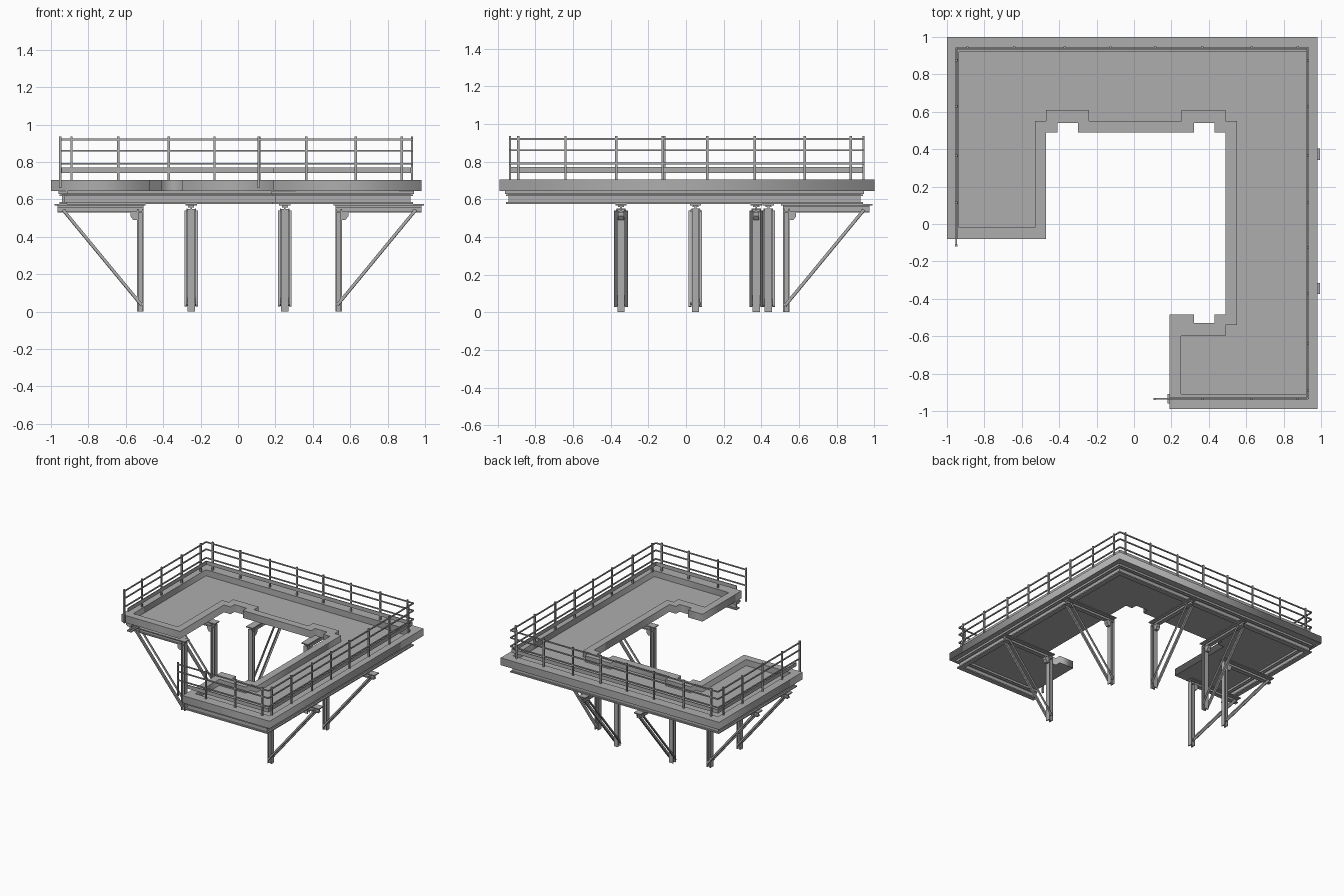
import bpy
import bmesh
import math
from mathutils import Vector, Matrix

cube = bpy.data.objects.get("Cube")
if cube:
    bpy.data.objects.remove(cube, do_unlink=True)

steel = bpy.data.materials.new("steel_grey")
steel.use_nodes = True
GREY = (0.42, 0.42, 0.42, 1)
steel.diffuse_color = GREY
steel.node_tree.nodes["Principled BSDF"].inputs["Base Color"].default_value = GREY


def box(bm, lo, hi):
    lo, hi = Vector(lo), Vector(hi)
    m = Matrix.Translation((lo + hi) / 2) @ Matrix.Diagonal((hi - lo).to_4d())
    bmesh.ops.create_cube(bm, size=1, matrix=m)


def bar(bm, a, b, wide, tall):
    """Box running from a to b."""
    a, b = Vector(a), Vector(b)
    d = b - a
    m = (Matrix.Translation((a + b) / 2) @ d.to_track_quat('X', 'Z').to_matrix().to_4x4()
         @ Matrix.Diagonal((d.length, wide, tall, 1)))
    bmesh.ops.create_cube(bm, size=1, matrix=m)


def finish(name, bm):
    bmesh.ops.recalc_face_normals(bm, faces=bm.faces)
    mesh = bpy.data.meshes.new(name)
    bm.to_mesh(mesh)
    bm.free()
    mesh.materials.append(steel)
    obj = bpy.data.objects.new(name, mesh)
    bpy.context.collection.objects.link(obj)
    return obj


def plate(name, loops, z0, z1):
    """Flat outline, with optional hole, extruded between two heights."""
    curve = bpy.data.curves.new(name, 'CURVE')
    curve.dimensions = '2D'
    curve.fill_mode = 'BOTH'
    curve.extrude = (z1 - z0) / 2
    for pts in loops:
        s = curve.splines.new('POLY')
        s.points.add(len(pts) - 1)
        for p, (x, y) in zip(s.points, pts):
            p.co = (x, y, 0, 1)
        s.use_cyclic_u = True
    temp = bpy.data.objects.new(name + "_outline", curve)
    bpy.context.collection.objects.link(temp)
    bpy.context.view_layer.update()
    deps = bpy.context.evaluated_depsgraph_get()
    mesh = bpy.data.meshes.new_from_object(temp.evaluated_get(deps))
    bpy.data.objects.remove(temp, do_unlink=True)
    bm = bmesh.new()
    bm.from_mesh(mesh)
    bpy.data.meshes.remove(mesh)
    bmesh.ops.remove_doubles(bm, verts=bm.verts, dist=0.0001)
    bmesh.ops.translate(bm, verts=bm.verts, vec=(0, 0, (z0 + z1) / 2))
    return finish(name, bm)


# Deck: raised kerb around a sunken floor
outer = [(-1, 1), (.98, 1), (.98, -.99), (.19, -.99), (.19, -.485), (.32, -.485),
         (.32, -.53), (.43, -.53), (.43, -.485), (.49, -.485), (.49, .49), (.43, .49),
         (.43, .54), (.32, .54), (.32, .49), (-.3, .49), (-.3, .54), (-.41, .54),
         (-.41, .49), (-.47, .49), (-.47, -.08), (-1, -.08)]
inner = [(-.935, .92), (.925, .92), (.925, -.91), (.25, -.91), (.25, -.6), (.49, -.6),
         (.49, -.54), (.55, -.54), (.55, .55), (.49, .55), (.49, .61), (.255, .61),
         (.255, .55), (-.24, .55), (-.24, .61), (-.47, .61), (-.47, .55), (-.53, .55),
         (-.53, -.02), (-.935, -.02)]
plate("deck_kerb", [outer, inner], .645, .705)
plate("deck_floor", [inner], .645, .655)

# Perimeter I-beams under the deck
beams = {"left": ((-.935, -.08), (-.935, .945)), "back": ((-.96, .92), (.94, .92)),
         "right": ((.915, -.96), (.915, .945)), "front": ((.18, -.935), (.94, -.935))}
for side, (a, b) in beams.items():
    bm = bmesh.new()
    for z, wide, tall in ((.58, .04, .01), (.605, .014, .05), (.622, .04, .008), (.637, .05, .016)):
        inset = (Vector(b) - Vector(a)).normalized() * (.025 - wide / 2)
        p, q = Vector(a) + inset, Vector(b) - inset
        bar(bm, (*p, z), (*q, z), wide, tall)
    finish(side + "_beam", bm)

# Guard rail: three rails, a toe board and posts
path = [(-.95, -.115), (-.95, .943), (.93, .943), (.93, -.935), (.11, -.935)]
rails = bmesh.new()
toe = bmesh.new()
for a, b in zip(path, path[1:]):
    for z in (.79, .86, .92):
        bar(rails, (*a, z), (*b, z), .009, .009)
board = [(-.943, -.08), (-.943, .936), (.923, .936), (.923, -.928), (.19, -.928)]
for a, b in zip(board, board[1:]):
    bar(toe, (*a, .755), (*b, .755), .006, .03)
finish("guard_rails", rails)
finish("toe_board", toe)

posts = bmesh.new()
steps = (-.89, -.64, -.37, -.125, .113, .365, .63, .875)


def post(x, y, low=.7):
    box(posts, (x - .006, y - .006, low), (x + .006, y + .006, .935))


for s in steps:
    post(s, .943)
    post(.93, s)
    if s > 0:
        post(-.95, s)
    if s > .2:
        post(s, -.935)
post(-.95, -.115, .66)
post(.11, -.935, .66)
finish("rail_posts", posts)


# Support brackets: local x points outwards from the column
def bracket(name, x, y, angle, reach=.46):
    bm = bmesh.new()
    for u in (0, .028):
        box(bm, (u, -.019, 0), (u + .007, .019, .55))
    box(bm, (.007, -.005, 0), (.028, .005, .55))
    for z in (.53, .558):
        box(bm, (0, -.016, z), (reach, .016, z + .007))
    box(bm, (0, -.005, .537), (reach, .005, .558))
    box(bm, (-.01, -.03, .567), (reach + .015, .03, .575))
    box(bm, (0, -.014, .565), (reach, .014, .567))
    # corner gusset
    prof = [(.035, .53), (.07, .53), (.07, .51), (.055, .49), (.035, .49)]
    face = bm.faces.new([bm.verts.new((u, -.015, z)) for u, z in prof])
    ext = bmesh.ops.extrude_face_region(bm, geom=[face])["geom"]
    bmesh.ops.translate(bm, vec=(0, .03, 0),
                        verts=[g for g in ext if isinstance(g, bmesh.types.BMVert)])
    # paired angle braces
    for s in (-1, 1):
        a, b = (.01, s * .022, .035), (reach - .03, s * .022, .545)
        bar(bm, a, b, .005, .016)
        up = Vector((.006, s * .007, -.005))
        bar(bm, Vector(a) + up, Vector(b) + up, .014, .004)
    # bolts tying the braces to the column and arm
    for u, z in ((.018, .045), (reach - .04, .54)):
        box(bm, (u - .006, -.026, z - .006), (u + .006, .026, z + .006))
    obj = finish(name, bm)
    obj.location = (x, y, 0)
    obj.rotation_euler.z = angle


for tag, y in (("front", -.345), ("back", .373)):
    bracket("right_bracket_" + tag, .52, y, 0)
for tag, y in (("front", .05), ("back", .437)):
    bracket("left_bracket_" + tag, -.505, y, math.pi)
for tag, x in (("left", -.25), ("right", .25)):
    bracket("back_bracket_" + tag, x, .515, math.pi / 2)
